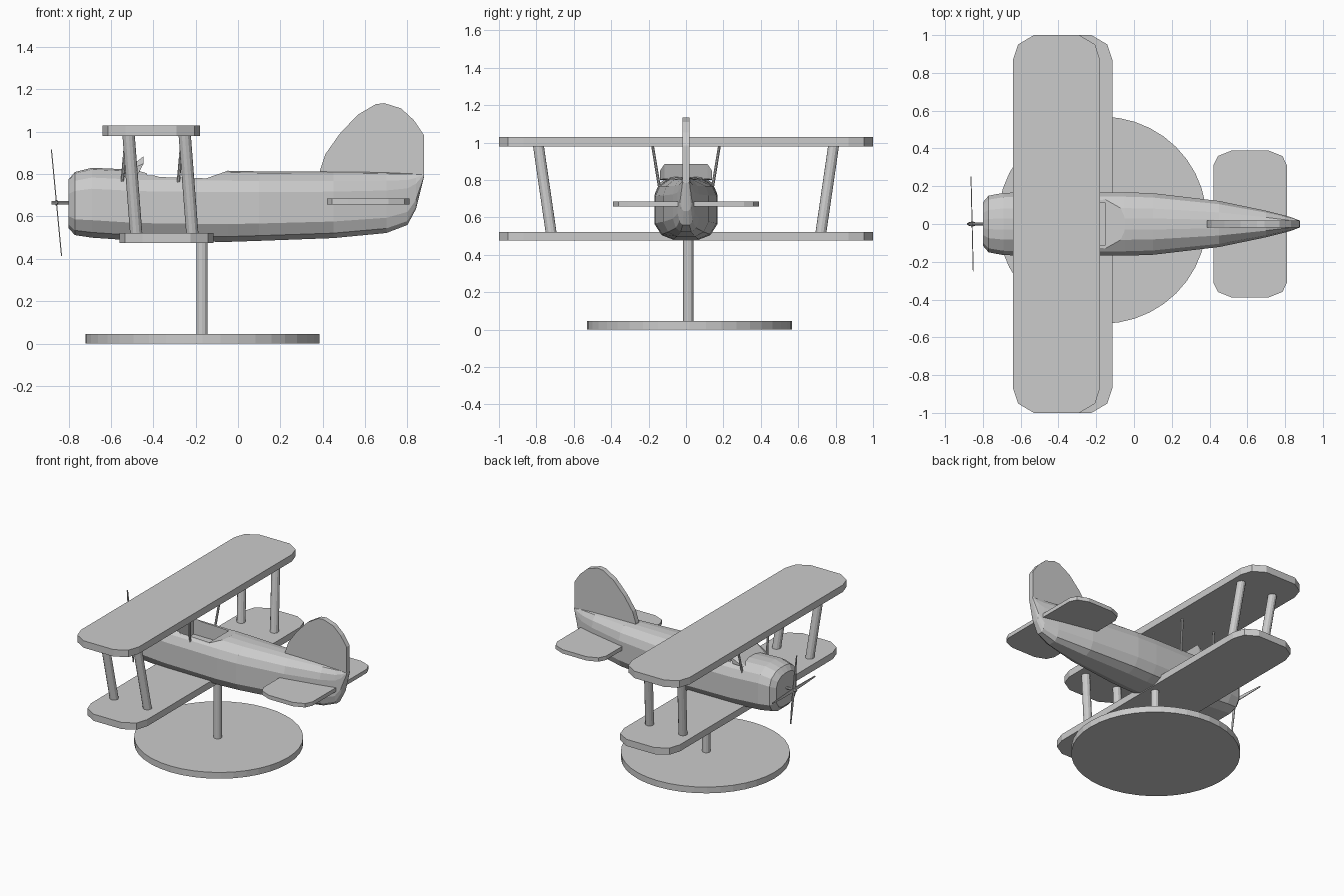
import bpy, bmesh, math
from mathutils import Vector

if "Cube" in bpy.data.objects:
    bpy.data.objects.remove(bpy.data.objects["Cube"])

grey = bpy.data.materials.new("plain grey")
grey.diffuse_color = (0.6, 0.6, 0.6, 1)
grey.use_nodes = True
grey.node_tree.nodes["Principled BSDF"].inputs["Base Color"].default_value = grey.diffuse_color


def finish(name, bm):
    bmesh.ops.recalc_face_normals(bm, faces=bm.faces)
    me = bpy.data.meshes.new(name)
    bm.to_mesh(me)
    bm.free()
    me.materials.append(grey)
    ob = bpy.data.objects.new(name, me)
    bpy.context.collection.objects.link(ob)
    return ob


def loft(name, rings):
    """Skin closed rings of points and cap both ends."""
    bm = bmesh.new()
    vs = [[bm.verts.new(p) for p in r] for r in rings]
    n = len(rings[0])
    for a, b in zip(vs, vs[1:]):
        for i in range(n):
            j = (i + 1) % n
            bm.faces.new((a[i], a[j], b[j], b[i]))
    bm.faces.new(vs[0])
    bm.faces.new(vs[-1])
    return finish(name, bm)


def flat_plate(name, outline, z0, z1):
    return loft(name, [[(x, y, z) for x, y in outline] for z in (z0, z1)])


def side_plate(name, outline, y0, y1):
    return loft(name, [[(x, y, z) for x, z in outline] for y in (y0, y1)])


def rod(name, a, b, r, sides=12):
    a, b = Vector(a), Vector(b)
    q = (b - a).to_track_quat('Z', 'Y')
    ring = [q @ Vector((r * math.cos(t), r * math.sin(t), 0))
            for t in (2 * math.pi * i / sides for i in range(sides))]
    return loft(name, [[p + v for v in ring] for p in (a, b)])


def wing_outline(x0, x1, y, cx, cy):
    """Rectangle across the aircraft with two-step clipped corners."""
    half = [(x0, y - cy), (x0 + cx * .24, y - cy * .38), (x0 + cx, y),
            (x1 - cx, y), (x1 - cx * .24, y - cy * .38), (x1, y - cy)]
    return half + [(x, -yy) for x, yy in reversed(half)]


# display stand
loft("stand_base", [[(-0.168 + .553 * math.cos(t), .02 + .548 * math.sin(t), z)
                     for t in (2 * math.pi * i / 40 for i in range(40))] for z in (0, .045)])
rod("stand_pole", (-.17, .012, .04), (-.17, .012, .52), .027)

# fuselage: x, half width, bottom, top
stations = [(-.80, .115, .545, .775), (-.77, .15, .512, .81), (-.69, .165, .50, .83),
            (-.47, .168, .485, .82), (-.05, .168, .48, .816), (.10, .163, .485, .813),
            (.45, .122, .498, .811), (.70, .07, .522, .809), (.80, .045, .56, .807),
            (.84, .033, .635, .806), (.878, .018, .785, .805)]
section = [(.4, -1), (.78, -.85), (1, -.5), (1, .4), (.86, .72), (.5, .95), (.18, 1)]
section += [(-y, z) for y, z in reversed(section)]
fuselage = loft("fuselage", [[(x, w * y, (b + t) / 2 + z * (t - b) / 2) for y, z in section]
                             for x, w, b, t in stations])

# cockpit opening: shallow notch across the deck, then a well
notch = side_plate("cockpit_notch_cutter",
                   [(-.475, .9), (-.475, .817), (-.37, .786), (-.15, .78), (-.05, .815), (-.05, .9)],
                   -.3, .3)
well = flat_plate("cockpit_well_cutter", [(-.43, -.11), (-.15, -.11), (-.15, .11), (-.43, .11)], .68, .95)
for cutter in (notch, well):
    cutter.hide_render = True
    cutter.display_type = 'WIRE'
    m = fuselage.modifiers.new(cutter.name, 'BOOLEAN')
    m.operation = 'DIFFERENCE'
    m.solver = 'EXACT'
    m.object = cutter

# windscreen wedge with clipped top corners
screen = [(-.55, .80), (-.445, .885), (-.47, .805)]
loft("windscreen", [[(x, y, .80 + (z - .80) * s) for x, z in screen]
                    for y, s in ((-.138, .6), (-.115, 1), (.115, 1), (.138, .6))])

# wings and tailplane
flat_plate("upper_wing", wing_outline(-.64, -.18, 1.0, .11, .13), .98, 1.03)
flat_plate("lower_wing", wing_outline(-.56, -.115, 1.0, .11, .13), .475, .523)
flat_plate("tailplane", wing_outline(.42, .81, .39, .1, .08), .657, .685)

# tail fin
side_plate("tail_fin", [(.385, .79), (.388, .82), (.413, .895), (.48, .99), (.565, 1.08), (.65, 1.13),
                        (.69, 1.135), (.77, 1.11), (.83, 1.055), (.877, .985), (.877, .80), (.84, .65),
                        (.80, .65)], -.018, .018)

# wing struts and thin centre struts
for s, side in ((-1, "right"), (1, "left")):
    for x, end in ((-.517, "front"), (-.252, "rear")):
        rod(f"{end}_{side}_wing_strut", (x + .037, s * .72, .51), (x, s * .79, .99), .029)
        rod(f"{end}_{side}_centre_strut", (x - .03, s * .142, .76), (x - .01, s * .18, .99), .008, 8)

# propeller: shaft and four slim tapered blades
hub = Vector((-.857, 0, .665))
rod("propeller_shaft", (-.88, 0, .665), (-.78, 0, .665), .009, 8)
for name, axis, width in (("vertical_blades", Vector((-.024, 0, .252)), Vector((0, 1, 0))),
                          ("horizontal_blades", Vector((-.006, .252, 0)), Vector((0, 0, 1)))):
    thick = Vector((.0025, 0, 0))
    loft(name, [[hub + axis * t + width * w * u + thick * v
                 for u, v in ((-1, -1), (1, -1), (1, 1), (-1, 1))]
                for t, w in ((-1, .004), (-.5, .01), (0, .013), (.5, .01), (1, .004))])
